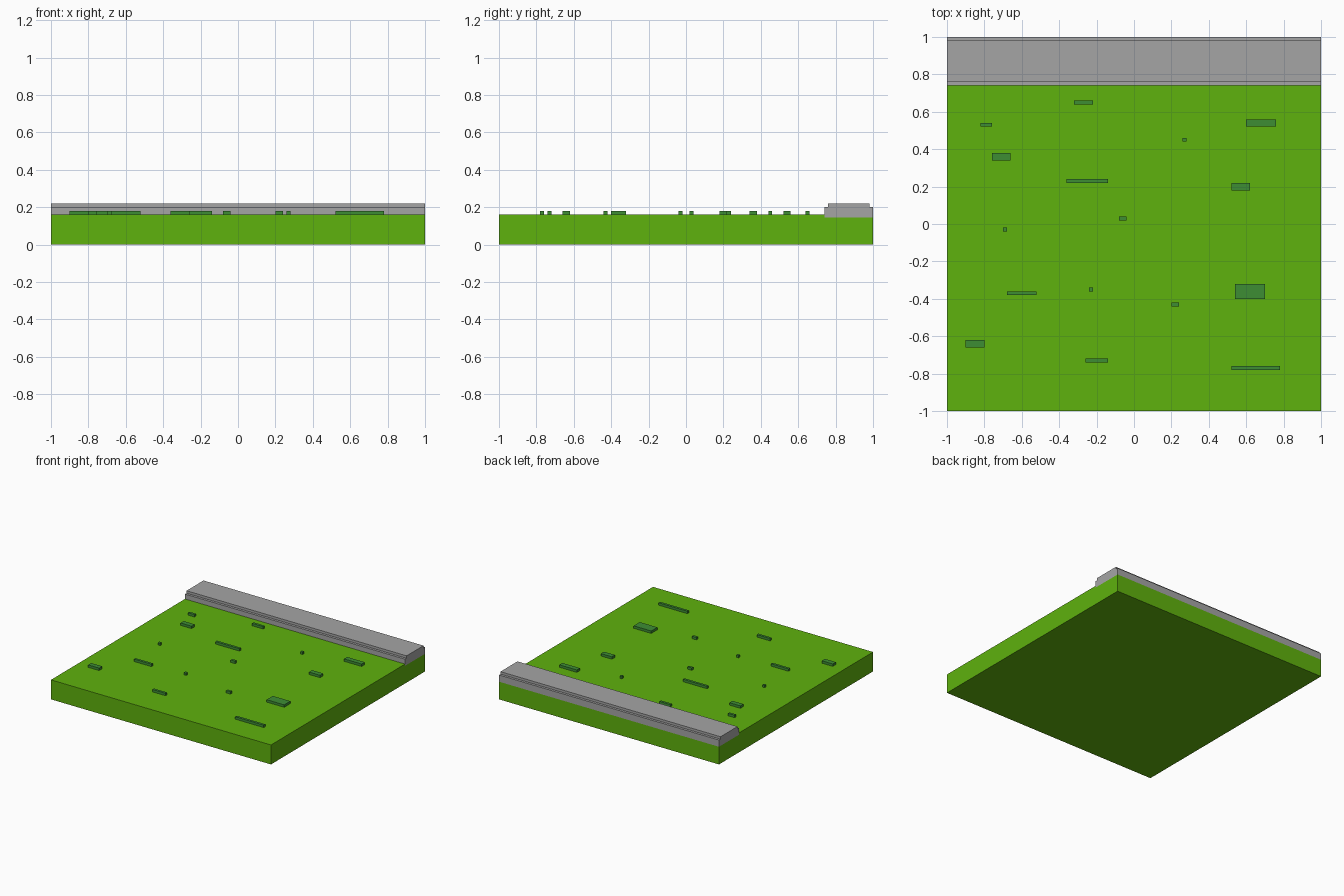
import bpy

cube = bpy.data.objects.get("Cube")
if cube:
    bpy.data.objects.remove(cube, do_unlink=True)


def make_material(name, rgb):
    mat = bpy.data.materials.new(name)
    mat.use_nodes = True
    colour = (*rgb, 1.0)
    mat.diffuse_color = colour
    bsdf = mat.node_tree.nodes["Principled BSDF"]
    bsdf.inputs["Base Color"].default_value = colour
    bsdf.inputs["Roughness"].default_value = 0.9
    return mat


grass_green = make_material("grass green", (0.114, 0.445, 0.004))
tuft_green = make_material("dark tuft green", (0.047, 0.27, 0.034))
kerb_grey = make_material("kerb grey", (0.376, 0.376, 0.376))


def extrude_profile(name, profile, x0, x1, mat):
    """Sweep a counter-clockwise (y, z) profile along x."""
    n = len(profile)
    verts = [(x, y, z) for x in (x0, x1) for y, z in profile]
    faces = [tuple(reversed(range(n))), tuple(range(n, 2 * n))]
    faces += [(i, (i + 1) % n, n + (i + 1) % n, n + i) for i in range(n)]
    mesh = bpy.data.meshes.new(name)
    mesh.from_pydata(verts, [], faces)
    mesh.materials.append(mat)
    obj = bpy.data.objects.new(name, mesh)
    bpy.context.collection.objects.link(obj)
    return obj


# Ground slab, with a shallow ledge at the back for the kerb
extrude_profile("grass_slab", [
    (-1, 0), (1, 0), (1, 0.145), (0.74, 0.145), (0.74, 0.16), (-1, 0.16)],
    -1, 1, grass_green)

# Kerb with a small step along both top edges
extrude_profile("stone_kerb", [
    (0.74, 0.145), (1, 0.145), (1, 0.20), (0.98, 0.20),
    (0.98, 0.22), (0.76, 0.22), (0.76, 0.20), (0.74, 0.20)],
    -1, 1, kerb_grey)

# Raised grass tufts: x min, x max, y min, y max
tufts = [
    (-0.32, -0.22, 0.64, 0.66), (-0.82, -0.76, 0.52, 0.54),
    (0.60, 0.76, 0.52, 0.56), (0.26, 0.28, 0.44, 0.46),
    (-0.76, -0.66, 0.34, 0.38), (-0.36, -0.14, 0.22, 0.24),
    (0.52, 0.62, 0.18, 0.22), (-0.08, -0.04, 0.02, 0.04),
    (-0.70, -0.68, -0.04, -0.02), (-0.68, -0.52, -0.38, -0.36),
    (-0.24, -0.22, -0.36, -0.34), (0.20, 0.24, -0.44, -0.42),
    (0.54, 0.70, -0.40, -0.32), (-0.90, -0.80, -0.66, -0.62),
    (-0.26, -0.14, -0.74, -0.72), (0.52, 0.78, -0.78, -0.76),
]
for i, (x0, x1, y0, y1) in enumerate(tufts, 1):
    extrude_profile(f"grass_tuft_{i}", [
        (y0, 0.155), (y1, 0.155), (y1, 0.18), (y0, 0.18)],
        x0, x1, tuft_green)
